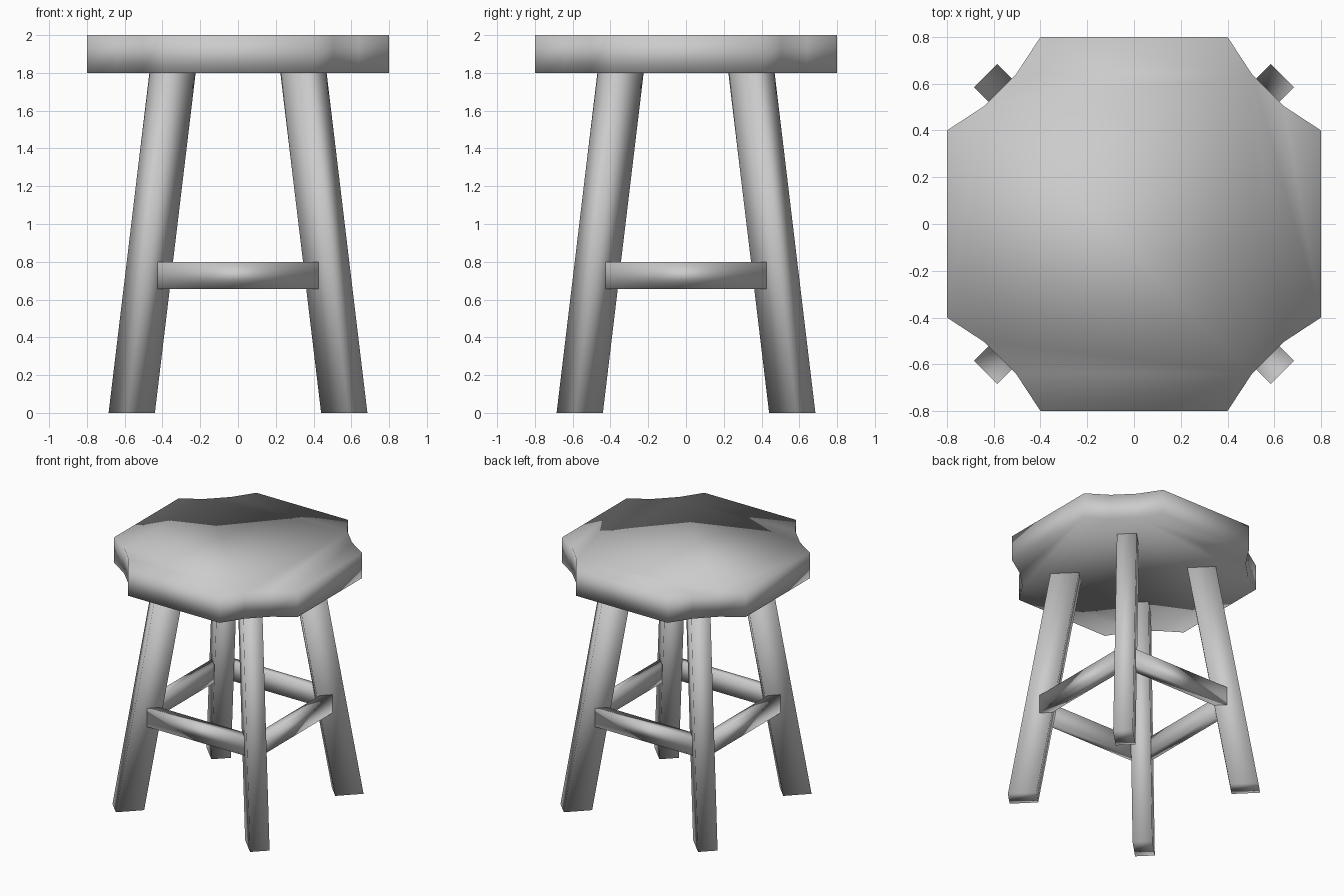
import bpy, bmesh
from math import pi
from mathutils import Matrix

if "Cube" in bpy.data.objects:
    bpy.data.objects.remove(bpy.data.objects["Cube"])


def loft(name, lower, upper, z0, z1, turn=0.0):
    """Solid between two matching horizontal outlines, turned about z."""
    bm = bmesh.new()
    a = [bm.verts.new((x, y, z0)) for x, y in lower]
    b = [bm.verts.new((x, y, z1)) for x, y in upper]
    n = len(a)
    bm.faces.new(a[::-1])
    bm.faces.new(b)
    for i in range(n):
        j = (i + 1) % n
        bm.faces.new((a[i], a[j], b[j], b[i]))
    bmesh.ops.recalc_face_normals(bm, faces=bm.faces[:])
    bmesh.ops.transform(bm, matrix=Matrix.Rotation(turn, 4, 'Z'), verts=bm.verts[:])
    me = bpy.data.meshes.new(name)
    bm.to_mesh(me)
    bm.free()
    me.shade_smooth()
    ob = bpy.data.objects.new(name, me)
    bpy.context.collection.objects.link(ob)
    return ob


# Seat: square slab with scooped corners
corner = [(0.8, 0.4), (0.64, 0.505), (0.505, 0.64), (0.4, 0.8)]
outline = []
for k in range(4):
    for x, y in corner:
        for _ in range(k):
            x, y = -y, x
        outline.append((x, y))
loft("seat", outline, outline, 1.8, 2.0)

# Splayed legs (diagonal rectangular section) and mitred stretchers
foot = [(0.685, 0.585), (0.585, 0.685), (0.44, 0.54), (0.54, 0.44)]
lean = 0.217
head = [(x - lean, y - lean) for x, y in foot]
rail = [(-0.425, -0.525), (0.425, -0.525), (0.36, -0.46), (-0.36, -0.46)]
legs = ["back_right_leg", "back_left_leg", "front_left_leg", "front_right_leg"]
rails = ["front_stretcher", "right_stretcher", "back_stretcher", "left_stretcher"]
for k in range(4):
    loft(legs[k], foot, head, 0.0, 1.81, k * pi / 2)
    loft(rails[k], rail, rail, 0.655, 0.8, k * pi / 2)
